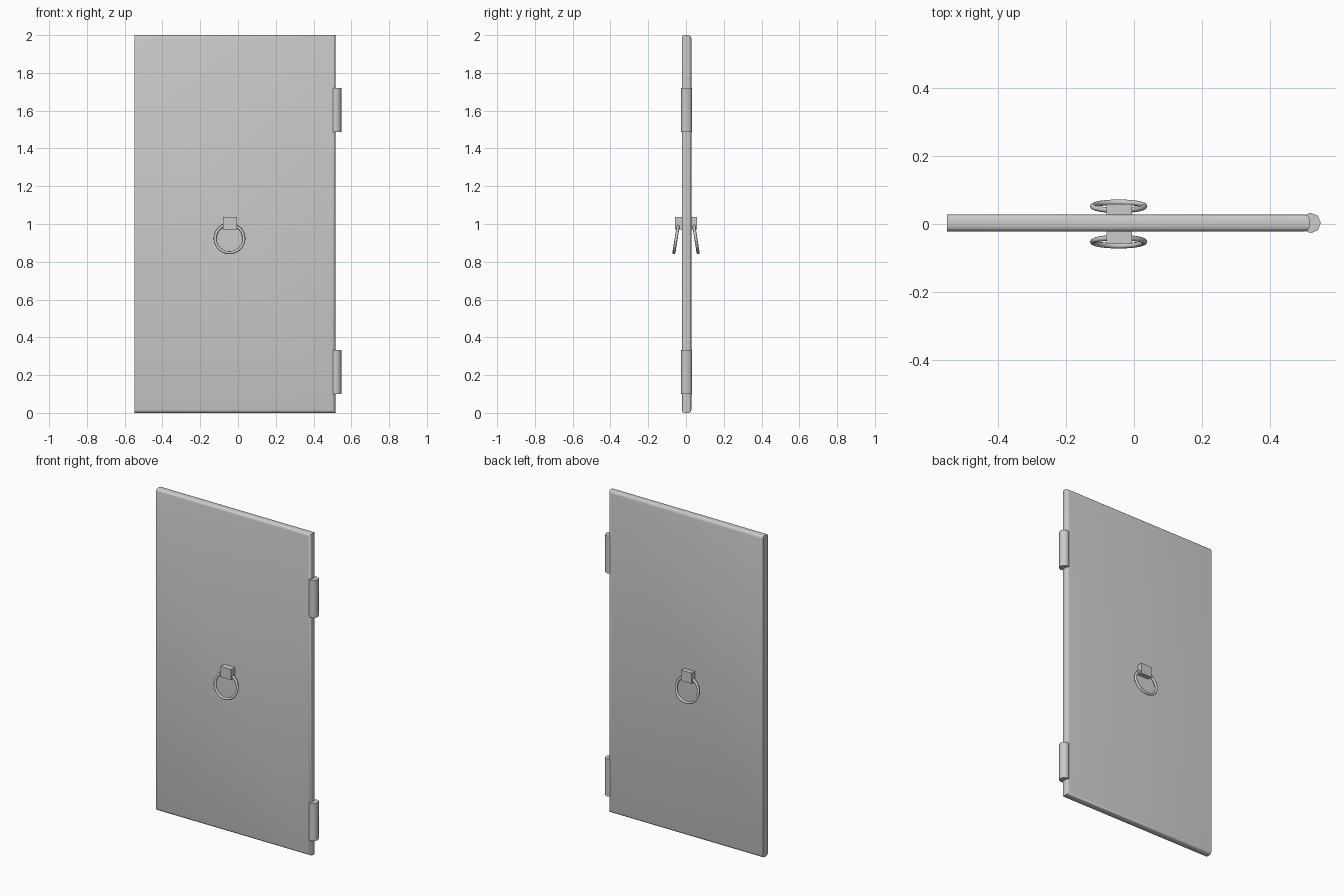
import bpy, bmesh
from math import radians

if "Cube" in bpy.data.objects:
    bpy.data.objects.remove(bpy.data.objects["Cube"])

DOOR_Y = 0.003          # centre of the slab in depth
HANDLE_X = -0.043


def make_object(name, bm, smooth=True):
    bmesh.ops.recalc_face_normals(bm, faces=bm.faces)
    mesh = bpy.data.meshes.new(name)
    bm.to_mesh(mesh)
    bm.free()
    obj = bpy.data.objects.new(name, mesh)
    bpy.context.collection.objects.link(obj)
    if smooth:
        bpy.ops.object.select_all(action='DESELECT')
        obj.select_set(True)
        bpy.context.view_layer.objects.active = obj
        bpy.ops.object.shade_smooth_by_angle(angle=radians(50))
    return obj


def box(lo, hi):
    bm = bmesh.new()
    bmesh.ops.create_cube(bm, size=1)
    for v in bm.verts:
        v.co = [lo[i] if v.co[i] < 0 else hi[i] for i in range(3)]
    return bm


# Door slab: rounded on top, bottom and hinge side, square on the opening side
bm = box((-0.548, DOOR_Y - 0.025, 0), (0.515, DOOR_Y + 0.025, 2))
rounded = []
for e in bm.edges:
    a, b = e.verts
    along_y = abs(a.co.y - b.co.y) > 0.01
    on_left = a.co.x < 0 and b.co.x < 0
    if not along_y and not on_left:
        rounded.append(e)
bmesh.ops.bevel(bm, geom=rounded, offset=0.016, segments=3, profile=0.5,
                affect='EDGES')
make_object("door_panel", bm)

# Hinge barrels: eight-sided prisms
for name, z0, z1 in (("lower_hinge", 0.10, 0.333), ("upper_hinge", 1.487, 1.72)):
    bm = bmesh.new()
    bmesh.ops.create_cone(bm, cap_ends=True, segments=8, radius1=0.03,
                          radius2=0.03, depth=z1 - z0)
    hinge = make_object(name, bm)
    hinge.location = (0.518, DOOR_Y, (z0 + z1) / 2)

# Ring pulls with their mounting blocks, one on each face
for side, s in (("front", -1), ("back", 1)):
    ys = sorted((s * 0.015, s * 0.058))
    make_object(side + "_handle_block",
                box((HANDLE_X - 0.037, ys[0], 0.97),
                    (HANDLE_X + 0.037, ys[1], 1.036)), smooth=False)
    bpy.ops.mesh.primitive_torus_add(
        major_segments=32, minor_segments=8, major_radius=0.076,
        minor_radius=0.008, location=(HANDLE_X - 0.002, s * 0.052, 0.923),
        rotation=(radians(90 + s * 9), 0, 0))
    ring = bpy.context.object
    ring.name = side + "_handle_ring"
    bpy.ops.object.shade_smooth_by_angle(angle=radians(50))
